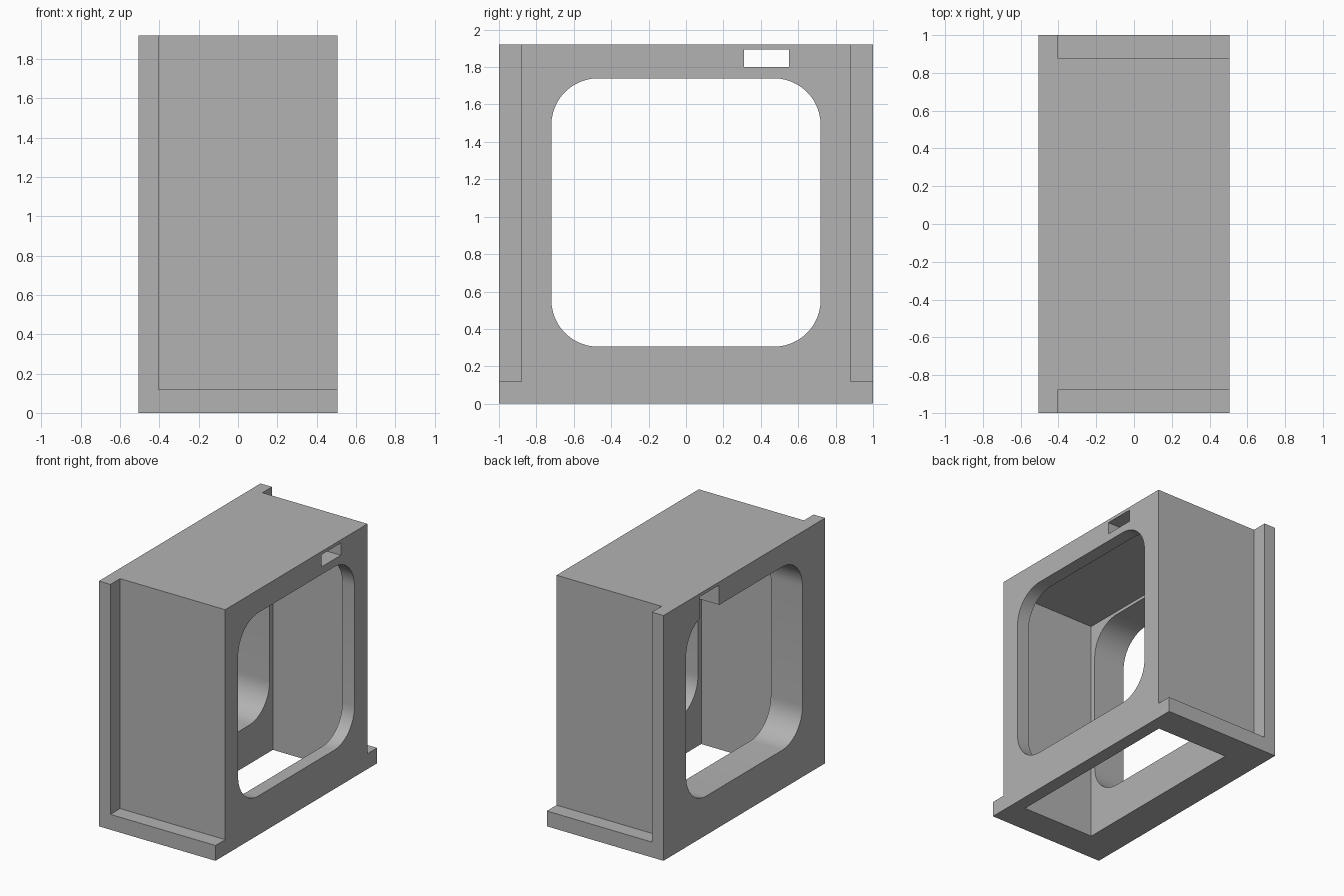
import bpy
import bmesh

cube = bpy.data.objects.get("Cube")
if cube:
    bpy.data.objects.remove(cube, do_unlink=True)

grey = bpy.data.materials.new("plain grey")
grey.use_nodes = True
colour = (0.45, 0.45, 0.45, 1)
grey.diffuse_color = colour
grey.node_tree.nodes["Principled BSDF"].inputs["Base Color"].default_value = colour


def box(name, x, y, z, corner=0):
    """Box from (min, max) ranges; corner rounds the edges that run along x."""
    bm = bmesh.new()
    bmesh.ops.create_cube(bm, size=1)
    for v in bm.verts:
        v.co = [r[0] if c < 0 else r[1] for c, r in zip(v.co, (x, y, z))]
    if corner:
        edges = [e for e in bm.edges
                 if abs(e.verts[0].co.x - e.verts[1].co.x) > 0.01]
        bmesh.ops.bevel(bm, geom=edges, offset=corner, segments=12,
                        profile=0.5, affect='EDGES')
    bmesh.ops.recalc_face_normals(bm, faces=bm.faces)
    mesh = bpy.data.meshes.new(name)
    bm.to_mesh(mesh)
    bm.free()
    mesh.materials.append(grey)
    obj = bpy.data.objects.new(name, mesh)
    bpy.context.collection.objects.link(obj)
    return obj


# Solid block that everything is cut from
housing = box("housing", (-0.505, 0.505), (-1, 1), (0, 1.92))

# Side recesses leave a flange at the back plate and a ledge at the base
cutters = [box("side_recess", (-0.405, 0.7), tuple(sorted((s * 0.88, s * 1.2))),
               (0.12, 2.1)) for s in (-1, 1)]

# Inner cavity, open at the bottom
cutters.append(box("cavity", (-0.23, 0.4), (-0.76, 0.76), (-0.2, 1.765)))

# Rounded window through both large walls
cutters.append(box("window", (-0.7, 0.7), (-0.72, 0.72), (0.305, 1.74), 0.25))

# Slot under the roof, deepened into the window at the flanged wall
cutters.append(box("slot", (-0.7, 0.7), (0.31, 0.55), (1.8, 1.895)))
cutters.append(box("slot_notch", (-0.65, -0.22), (0.31, 0.55), (1.7, 1.895)))

for cutter in cutters:
    mod = housing.modifiers.new(cutter.name, 'BOOLEAN')
    mod.operation = 'DIFFERENCE'
    mod.solver = 'EXACT'
    mod.object = cutter

# Bake the cuts and drop the helpers
bpy.context.view_layer.objects.active = housing
bpy.ops.object.select_all(action='DESELECT')
housing.select_set(True)
for cutter in cutters:
    bpy.ops.object.modifier_apply(modifier=cutter.name)
    bpy.data.objects.remove(cutter, do_unlink=True)

bpy.ops.object.shade_smooth_by_angle(angle=0.5)
